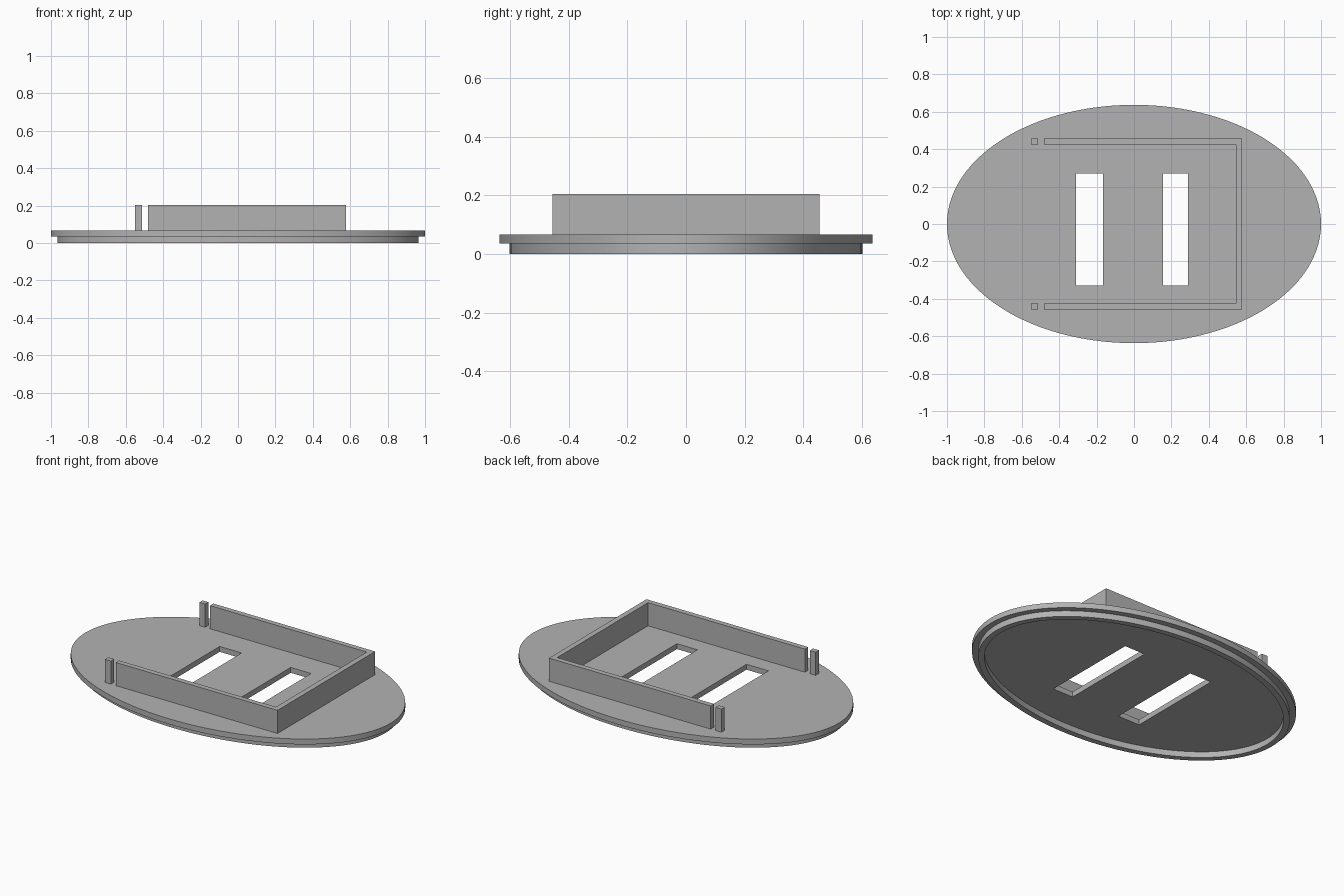
import bpy
import bmesh
from math import cos, sin, tau

cube = bpy.data.objects.get("Cube")
if cube:
    bpy.data.objects.remove(cube, do_unlink=True)

# Single plain grey
grey = bpy.data.materials.new("grey plastic")
grey.use_nodes = True
colour = (0.45, 0.45, 0.45, 1)
grey.diffuse_color = colour
grey.node_tree.nodes["Principled BSDF"].inputs["Base Color"].default_value = colour


def ellipse(a, b, n=120):
    return [(a * cos(tau * i / n), b * sin(tau * i / n)) for i in range(n)]


def rect(x0, x1, y0, y1):
    return [(x0, y0), (x1, y0), (x1, y1), (x0, y1)]


def slab(name, outlines, z0, z1):
    """Extrude a flat outline (later outlines become holes) from z0 to z1."""
    curve = bpy.data.curves.new(name + "_profile", "CURVE")
    curve.dimensions = "2D"
    curve.fill_mode = "BOTH"
    curve.extrude = (z1 - z0) / 2
    for points in outlines:
        spline = curve.splines.new("POLY")
        spline.points.add(len(points) - 1)
        for p, (x, y) in zip(spline.points, points):
            p.co = (x, y, 0, 1)
        spline.use_cyclic_u = True
    temp = bpy.data.objects.new(name + "_profile", curve)
    bpy.context.collection.objects.link(temp)
    graph = bpy.context.evaluated_depsgraph_get()
    mesh = bpy.data.meshes.new_from_object(temp.evaluated_get(graph))
    bpy.data.objects.remove(temp, do_unlink=True)

    # Weld the caps to the sides and lift to height
    bm = bmesh.new()
    bm.from_mesh(mesh)
    bmesh.ops.remove_doubles(bm, verts=bm.verts, dist=1e-5)
    bmesh.ops.recalc_face_normals(bm, faces=bm.faces)
    bmesh.ops.translate(bm, verts=bm.verts, vec=(0, 0, (z0 + z1) / 2))
    bm.to_mesh(mesh)
    bm.free()
    mesh.materials.clear()
    mesh.materials.append(grey)

    obj = bpy.data.objects.new(name, mesh)
    bpy.context.collection.objects.link(obj)
    bpy.ops.object.select_all(action="DESELECT")
    obj.select_set(True)
    bpy.context.view_layer.objects.active = obj
    bpy.ops.object.shade_smooth_by_angle()
    return obj


LIP, DECK, TOP = 0.035, 0.067, 0.204
OUT, IN = 0.456, 0.425

# Oval plate with two slots
slots = [rect(-0.31, -0.166, -0.328, 0.271), rect(0.155, 0.289, -0.328, 0.271)]
slab("oval_plate", [ellipse(1, 0.637)] + slots, LIP, DECK)

# Raised lip around the underside
slab("bottom_lip", [ellipse(0.966, 0.602), ellipse(0.932, 0.568)], 0, LIP)

# Three-sided wall, open towards -x
wall = [(-0.481, -OUT), (0.578, -OUT), (0.578, OUT), (-0.481, OUT),
        (-0.481, IN), (0.546, IN), (0.546, -IN), (-0.481, -IN)]
slab("tray_wall", [wall], DECK, TOP)

# Small posts just past the wall ends
for name, side in (("front_post", -1), ("back_post", 1)):
    y0, y1 = sorted((side * OUT, side * IN))
    slab(name, [rect(-0.551, -0.513, y0, y1)], DECK, TOP)
